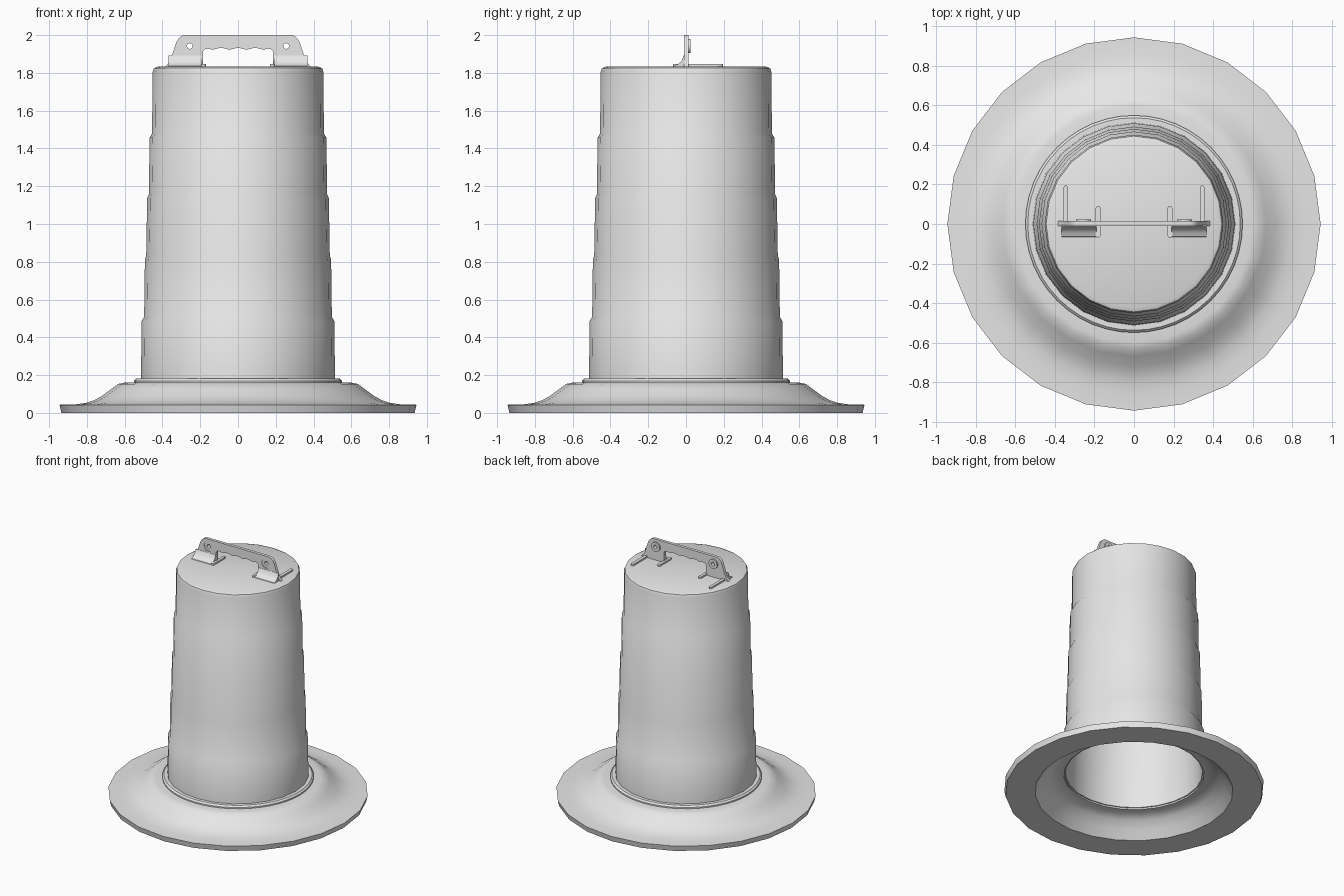
import bpy, bmesh, math
from mathutils import Matrix

cube = bpy.data.objects.get("Cube")
if cube:
    bpy.data.objects.remove(cube, do_unlink=True)

grey = bpy.data.materials.new("light grey")
grey.use_nodes = True
grey.diffuse_color = (0.8, 0.8, 0.8, 1)
grey.node_tree.nodes["Principled BSDF"].inputs["Base Color"].default_value = (0.8, 0.8, 0.8, 1)


def finish(name, bm, smooth=True):
    bmesh.ops.remove_doubles(bm, verts=bm.verts, dist=0.0001)
    bmesh.ops.recalc_face_normals(bm, faces=bm.faces)
    mesh = bpy.data.meshes.new(name)
    bm.to_mesh(mesh)
    bm.free()
    mesh.materials.append(grey)
    obj = bpy.data.objects.new(name, mesh)
    bpy.context.collection.objects.link(obj)
    if smooth:
        shade(obj)
    return obj


def shade(obj):
    bpy.ops.object.select_all(action='DESELECT')
    obj.select_set(True)
    bpy.context.view_layer.objects.active = obj
    bpy.ops.object.shade_smooth_by_angle(angle=math.radians(32))


def lathe(name, profile, sides, closed=True):
    """Turn an (r, z) profile around the z axis."""
    bm = bmesh.new()
    verts = [bm.verts.new((r, 0, z)) for r, z in profile]
    pairs = list(zip(verts, verts[1:]))
    if closed:
        pairs.append((verts[-1], verts[0]))
    edges = [bm.edges.new(p) for p in pairs]
    bmesh.ops.spin(bm, geom=verts + edges, axis=(0, 0, 1), cent=(0, 0, 0),
                   angle=math.tau, steps=sides)
    return finish(name, bm)


def prism(name, points, to_3d, shift, smooth=True):
    """Extrude a flat outline."""
    bm = bmesh.new()
    face = bm.faces.new([bm.verts.new(to_3d(a, b)) for a, b in points])
    grown = bmesh.ops.extrude_face_region(bm, geom=[face])
    bmesh.ops.translate(bm, vec=shift,
                        verts=[v for v in grown["geom"] if isinstance(v, bmesh.types.BMVert)])
    return finish(name, bm, smooth)


def disc(name, x, y0, y1, z, r):
    """Cylinder lying along y."""
    bm = bmesh.new()
    turn = Matrix.Translation((x, (y0 + y1) / 2, z)) @ Matrix.Rotation(math.pi / 2, 4, 'X')
    bmesh.ops.create_cone(bm, cap_ends=True, segments=20, radius1=r, radius2=r,
                          depth=y1 - y0, matrix=turn)
    return finish(name, bm)


def cut(target, cutters):
    for c in cutters:
        mod = target.modifiers.new("cut", 'BOOLEAN')
        mod.operation, mod.solver, mod.object = 'DIFFERENCE', 'EXACT', c
        bpy.ops.object.select_all(action='DESELECT')
        target.select_set(True)
        bpy.context.view_layer.objects.active = target
        bpy.ops.object.modifier_apply(modifier=mod.name)
        bpy.data.objects.remove(c, do_unlink=True)
    shade(target)


# Weighted ring base, hollow underneath
lathe("base_ring", [
    (0.51, 0.16), (0.60, 0.16), (0.635, 0.153), (0.67, 0.127), (0.72, 0.09),
    (0.76, 0.068), (0.80, 0.054), (0.86, 0.045), (0.945, 0.043), (0.935, 0.0),
    (0.72, 0.0), (0.67, 0.06), (0.62, 0.115), (0.57, 0.138), (0.51, 0.14)], 24)

# Flange at the foot of the drum
lathe("drum_flange", [(0.50, 0.155), (0.55, 0.155), (0.55, 0.17), (0.538, 0.182), (0.50, 0.182)], 48)

# Stepped hollow drum with a closed, bevelled lid
bands = [(0.514, 0.510, 0.15), (0.497, 0.493, 0.505), (0.486, 0.481, 0.83),
         (0.472, 0.468, 1.155), (0.455, 0.452, 1.475)]
tops = [b[2] for b in bands[1:]] + [1.805]
outer = []
for (low, high, start), top in zip(bands, tops):
    outer += [(low, start + 0.003), (high, top - 0.018 if top < 1.8 else top)]
lid = [(0.445, 1.825), (0.425, 1.833), (0, 1.833)]
inner = [(0, 1.815), (0.43, 1.815), (0.437, 1.79), (0.498, 0.15)]
lathe("drum_body", outer + lid + inner, 24)

# Handle: upright plate with two legs and a wavy finger grip
half = [(0.19, 1.833), (0.385, 1.833), (0.368, 1.852), (0.352, 1.885), (0.327, 1.96),
        (0.315, 1.982), (0.298, 1.996), (0.28, 2.0)]
grip = [(x / 100, 1.928 + 0.004 * math.cos(x * 0.7)) for x in range(-16, 17, 1)]
left_inner = [(0.176, 1.925), (0.186, 1.914), (0.186, 1.84)]
outline = half + [(-x, z) for x, z in reversed(half)]
outline += [(-x, z) for x, z in reversed(left_inner)] + grip + left_inner
plate = prism("handle_plate", outline, lambda x, z: (x, -0.01, z), (0, 0.024, 0), False)

# Bolt eyes: shallow front recess and a through hole
cutters = []
for s in (-1, 1):
    cutters.append(disc("eye_recess", s * 0.255, -0.03, -0.006, 1.942, 0.038))
    cutters.append(disc("eye_hole", s * 0.255, -0.05, 0.05, 1.942, 0.015))
cut(plate, cutters)

foot = [(-0.005, 1.83), (-0.068, 1.83), (-0.064, 1.837), (-0.042, 1.846),
        (-0.024, 1.862), (-0.012, 1.892), (-0.005, 1.892)]
for s, side in ((-1, "right"), (1, "left")):
    boss = disc(side + "_eye_boss", s * 0.255, 0.012, 0.024, 1.942, 0.038)
    cut(boss, [disc("boss_hole", s * 0.255, -0.05, 0.05, 1.942, 0.015)])

    # Curved foot in front of each leg
    prism(side + "_handle_foot", foot, lambda y, z: (s * 0.19, y, z), (s * 0.178, 0, 0))

    # Round-ended ribs on the lid
    for name, x, y0, y1 in (("outer", 0.345, 0.0, 0.195), ("inner", 0.182, -0.07, 0.092)):
        r = 0.012
        ends = [(s * x + r * math.cos(a), y1 - r + r * math.sin(a))
                for a in [math.pi * i / 6 for i in range(7)]]
        ends += [(s * x + r * math.cos(a), y0 + r + r * math.sin(a))
                 for a in [math.pi * (1 + i / 6) for i in range(7)]]
        prism(f"{side}_{name}_lid_rib", ends, lambda px, py: (px, py, 1.825), (0, 0, 0.021))
